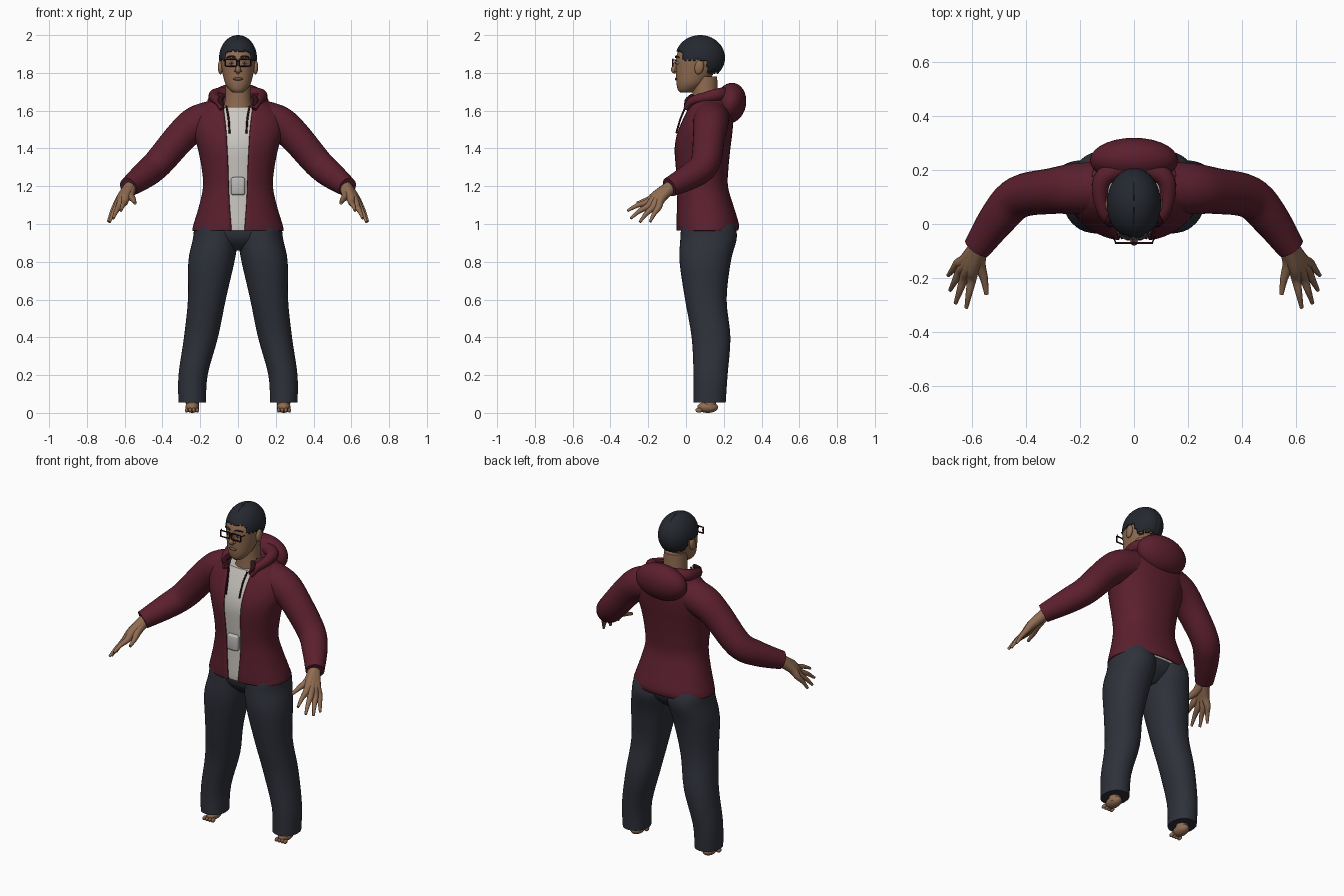
import bpy, bmesh, math, random
from mathutils import Vector

cube = bpy.data.objects.get("Cube")
if cube:
    bpy.data.objects.remove(cube, do_unlink=True)
random.seed(4)


def material(name, rgb):
    m = bpy.data.materials.new(name)
    m.use_nodes = True
    m.diffuse_color = (*rgb, 1)
    m.node_tree.nodes["Principled BSDF"].inputs["Base Color"].default_value = (*rgb, 1)
    return m


SKIN = material("brown skin", (.28, .15, .083))
LIPS = material("lip brown", (.17, .075, .05))
MAROON = material("maroon cloth", (.105, .014, .027))
TRIM = material("dark maroon trim", (.03, .005, .01))
NAVY = material("charcoal trousers", (.028, .031, .043))
HAIR = material("black hair", (.018, .021, .029))
SHIRT = material("pale grey shirt", (.6, .57, .53))
METAL = material("grey buckle", (.5, .49, .48))


def finish(name, bm, mat):
    me = bpy.data.meshes.new(name)
    bm.to_mesh(me)
    bm.free()
    me.materials.append(mat)
    ob = bpy.data.objects.new(name, me)
    bpy.context.collection.objects.link(ob)
    bpy.ops.object.select_all(action='DESELECT')
    ob.select_set(True)
    bpy.context.view_layer.objects.active = ob
    bpy.ops.object.shade_smooth_by_angle(angle=math.radians(50))
    return ob


def spline(rows, steps):
    """Catmull-Rom through rows of numbers."""
    out = []
    for i in range(len(rows) - 1):
        quad = [rows[max(i - 1, 0)], rows[i], rows[i + 1], rows[min(i + 2, len(rows) - 1)]]
        for k in range(steps):
            t = k / steps
            out.append([b + .5 * t * (c - a + t * (2*a - 5*b + 4*c - d + t * (3*(b - c) + d - a)))
                        for a, b, c, d in zip(*quad)])
    return out + [list(rows[-1])]


def skin_rings(bm, rings, closed=True, caps=True):
    vs = [[bm.verts.new(p) for p in r] for r in rings]
    n = len(vs[0])
    for lo, hi in zip(vs, vs[1:]):
        for j in range(n if closed else n - 1):
            k = (j + 1) % n
            bm.faces.new((lo[j], lo[k], hi[k], hi[j]))
    if closed and caps:
        bm.faces.new(vs[0][::-1])
        bm.faces.new(vs[-1])


def loft(name, rows, mat, power=2.0, seg=40, opened=False):
    """Rows: z, centre x, front y, back y, half width, half opening."""
    def f(v):
        return math.copysign(abs(v) ** (2 / power), v)
    rings = []
    for z, cx, yf, yb, rx, *gap in spline(rows, 4):
        a0 = math.asin(min(gap[0] / rx, 1) ** (power / 2)) if opened else 0
        n = seg + 1 if opened else seg
        ang = [a0 + (2 * math.pi - 2 * a0) * j / seg for j in range(n)]
        rings.append([(cx + rx * f(math.sin(a)),
                       (yf + yb) / 2 - (yb - yf) / 2 * f(math.cos(a)), z) for a in ang])
    bm = bmesh.new()
    skin_rings(bm, rings, not opened)
    return finish(name, bm, mat)


def tube(name, paths, mat, seg=16, steps=4):
    """Each path holds points x, y, z, radius."""
    bm = bmesh.new()
    for path in paths:
        pts = spline(path, steps)
        co = [Vector(p[:3]) for p in pts]
        rings, side = [], None
        for i, p in enumerate(pts):
            d = (co[min(i + 1, len(co) - 1)] - co[max(i - 1, 0)]).normalized()
            side = side or d.orthogonal()
            side = (side - d * side.dot(d)).normalized()
            up = d.cross(side)
            rings.append([co[i] + p[3] * (side * math.cos(a) + up * math.sin(a))
                          for a in (2 * math.pi * j / seg for j in range(seg))])
        skin_rings(bm, rings)
    return finish(name, bm, mat)


def blob(name, centre, radii, mat, tilt=0):
    bm = bmesh.new()
    bmesh.ops.create_uvsphere(bm, u_segments=28, v_segments=18, radius=1)
    ob = finish(name, bm, mat)
    ob.location, ob.scale, ob.rotation_euler = centre, radii, (tilt, 0, 0)
    return ob


# Jacket with open front over a shirt
torso = [(.965, 0, -.05, .275, .243, .035), (1.0, 0, -.052, .28, .235, .037),
         (1.1, 0, -.05, .25, .205, .045), (1.2, 0, -.05, .222, .185, .05),
         (1.3, 0, -.058, .225, .193, .053), (1.4, 0, -.064, .235, .213, .058),
         (1.48, 0, -.05, .245, .235, .062), (1.56, 0, -.018, .25, .235, .07),
         (1.62, 0, .01, .24, .19, .078), (1.66, 0, .03, .22, .14, .08),
         (1.69, 0, .045, .2, .11, .08)]
jacket = loft("jacket_body", torso, MAROON, 2.2, 56, True)
thick = jacket.modifiers.new("cloth", 'SOLIDIFY')
thick.thickness = .01
loft("shirt", [(z, x, f + .012, b - .022, r - .022) for z, x, f, b, r, g in torso[:9]],
     SHIRT, 2.2)

# Hood folded on the back, and its collar around the neck
blob("hood", (0, .235, 1.64), (.163, .083, .108), MAROON, -.2)
tube("hood_collar", [[(s * .02, .215, 1.69, .035), (s * .11, .175, 1.685, .035),
                      (s * .125, .1, 1.67, .028), (s * .105, .03, 1.65, .022),
                      (s * .085, .0, 1.61, .014)] for s in (1, -1)], MAROON)
tube("collar_edges", [[(s * .075, .035, 1.68, .012), (s * .095, .008, 1.655, .014),
                       (s * .08, .0, 1.625, .01)] for s in (1, -1)], TRIM)
tube("drawstrings", [[(s * .062, .0, 1.625, .005), (s * .05, -.028, 1.56, .005),
                      (s * .045, -.052, 1.48, .005)] for s in (1, -1)], TRIM, 8)

# Buckle plate on the shirt front
bm = bmesh.new()
bmesh.ops.create_cube(bm, size=1)
bmesh.ops.scale(bm, vec=(.074, .03, .095), verts=bm.verts)
bmesh.ops.translate(bm, vec=(0, -.046, 1.2), verts=bm.verts)
bmesh.ops.bevel(bm, geom=bm.edges[:], offset=.012, segments=3, affect='EDGES', profile=.5)
finish("buckle", bm, METAL)

# Trousers
loft("trouser_seat", [(.86, 0, .04, .17, .06), (.92, 0, -.015, .235, .19),
                      (1.0, 0, -.025, .25, .215), (1.08, 0, -.02, .22, .18)], NAVY, 2.2)

for s, side in ((1, "left"), (-1, "right")):
    leg = [(.055, .242, .04, .21, .073), (.2, .238, .04, .22, .077),
           (.4, .196, .03, .235, .09), (.6, .165, -.005, .215, .1),
           (.8, .141, -.034, .237, .122), (.92, .119, -.03, .268, .12),
           (.98, .115, -.025, .262, .115), (1.03, .105, -.01, .24, .1)]
    loft(side + "_trouser_leg", [(z, s * x, f, b, r) for z, x, f, b, r in leg], NAVY, 2.15)

    # Bare foot and ankle
    tube(side + "_ankle", [[(s * .242, .125, .02, .034), (s * .242, .125, .12, .036)]], SKIN)
    blob(side + "_foot", (s * .242, .115, .03), (.036, .055, .03), SKIN)
    for k in range(4):
        blob(side + "_toe", (s * (.215 + .019 * k), .068, .014), (.009, .018, .013), SKIN)

    # Sleeve and cuff
    tube(side + "_sleeve", [[(s * .13, .135, 1.56, .095), (s * .22, .13, 1.53, .094),
                             (s * .3, .122, 1.465, .085), (s * .425, .1, 1.32, .078),
                             (s * .5, .025, 1.255, .07), (s * .58, -.088, 1.195, .052)]],
         MAROON, 28, 5)

    # Hand: each finger runs from the wrist over the palm
    wrist = (s * .565, -.07, 1.205, .034)
    knuckles = [((.6, -.205, 1.115), (.62, -.31, 1.07)), ((.628, -.2, 1.095), (.66, -.293, 1.03)),
                ((.643, -.175, 1.088), (.68, -.245, 1.01)), ((.65, -.145, 1.09), (.687, -.19, 1.012))]
    fingers = []
    for (kx, ky, kz), (tx, ty, tz) in knuckles:
        fingers.append([wrist, (s * (kx + .59) / 2, (ky - .12) / 2, (kz + 1.18) / 2, .026),
                        (s * kx, ky, kz, .018),
                        (s * (kx + tx) / 2, (ky + ty) / 2, (kz + tz) / 2 + .006, .0125),
                        (s * tx, ty, tz, .007)])
    fingers.append([wrist, (s * .572, -.14, 1.155, .024), (s * .555, -.2, 1.13, .015),
                    (s * .545, -.26, 1.11, .008)])
    tube(side + "_hand", fingers, SKIN, 12)

    # Ear, eye and brow
    blob(side + "_ear", (s * .093, .07, 1.83), (.014, .024, .038), SKIN, -.2)
    blob(side + "_eye", (s * .034, -.042, 1.852), (.015, .012, .007), SHIRT)
    blob(side + "_iris", (s * .034, -.052, 1.852), (.006, .004, .006), HAIR)
    tube(side + "_brow", [[(s * .015, -.055, 1.883, .004), (s * .035, -.051, 1.888, .005),
                           (s * .06, -.036, 1.882, .003)]], HAIR, 8)

# Neck and head
loft("neck", [(1.58, 0, .03, .19, .085), (1.66, 0, .035, .17, .068),
              (1.78, 0, .035, .165, .065)], SKIN)
loft("head", [(1.695, 0, -.03, .03, .026), (1.71, 0, -.043, .055, .045),
              (1.74, 0, -.05, .1, .066), (1.78, 0, -.052, .135, .078),
              (1.83, 0, -.053, .165, .087), (1.88, 0, -.053, .185, .091),
              (1.93, 0, -.035, .18, .08), (1.96, 0, -.01, .15, .058),
              (1.98, 0, .05, .1, .02)], SKIN, 2.1)
tube("nose", [[(0, -.048, 1.87, .008), (0, -.06, 1.835, .011), (0, -.066, 1.815, .014),
               (0, -.054, 1.8, .008)]], SKIN)
blob("nostrils", (0, -.054, 1.811), (.021, .01, .009), SKIN)
blob("mouth", (0, -.05, 1.768), (.026, .009, .008), LIPS)

# Cropped hair with a ragged hairline and a groove down the middle
bm = bmesh.new()
bmesh.ops.create_uvsphere(bm, u_segments=64, v_segments=44, radius=1)
for v in bm.verts:
    groove = .975 if abs(v.co.x) < .001 and v.co.z < .99 else 1
    v.co = Vector((v.co.x * .1, v.co.y * .132, v.co.z * .12)) * groove + Vector((0, .075, 1.88))


def below_hairline(face):
    c = face.calc_center_median()
    line = 1.915 if c.y < -.02 else 1.868 if c.y < .115 else 1.805
    return c.z < line + random.uniform(-.008, .008)


bmesh.ops.delete(bm, geom=[f for f in bm.faces if below_hairline(f)], context='FACES')
hair = finish("hair", bm, HAIR)
hair.modifiers.new("thickness", 'SOLIDIFY').thickness = .007

# Rectangular spectacles
bars = []
for s in (1, -1):
    corners = [(s * (.037 + a * .03), -.07, 1.854 + b * .018)
               for a, b in ((-1, -1), (1, -1), (1, 1), (-1, 1))]
    bars += [[(*p, .004), (*q, .004)] for p, q in zip(corners, corners[1:] + corners[:1])]
    bars.append([(s * .067, -.07, 1.868, .003), (s * .078, -.045, 1.867, .002)])
bars.append([(-.008, -.071, 1.862, .004), (.008, -.071, 1.862, .004)])
tube("spectacles", bars, TRIM, 8, 1)
